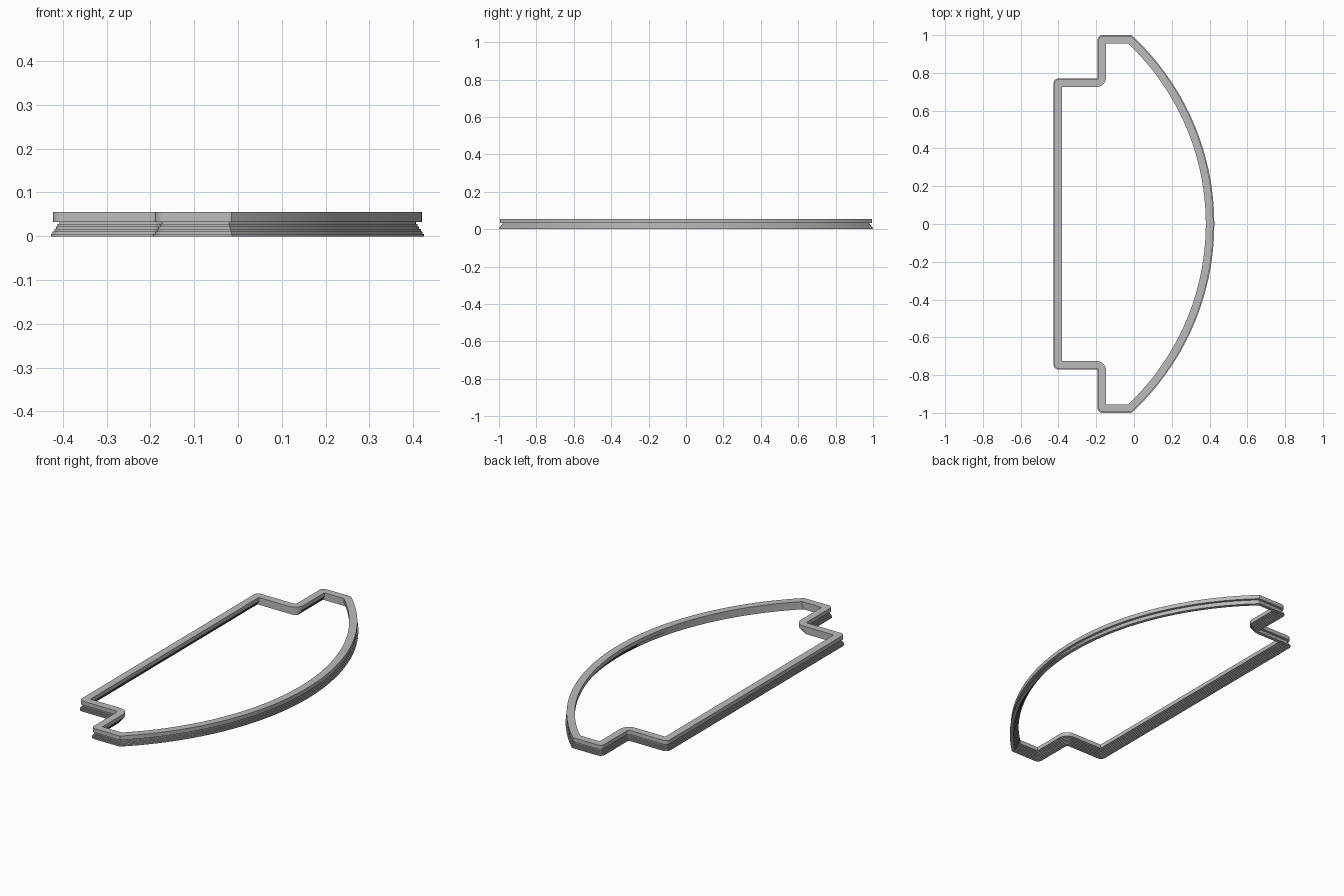
import bpy, bmesh, math

if "Cube" in bpy.data.objects:
    bpy.data.objects.remove(bpy.data.objects["Cube"], do_unlink=True)

# One plain grey for the whole seal
grey = bpy.data.materials.new("mid grey")
grey.use_nodes = True
COLOUR = (0.5, 0.5, 0.5, 1)
grey.diffuse_color = COLOUR
grey.node_tree.nodes["Principled BSDF"].inputs["Base Color"].default_value = COLOUR

LEFT, SHOULDER, STUB, END = -0.422, 0.765, -0.188, 0.995
RADIUS, CENTRE = 1.355, -0.935
CORNER_STEPS, ARC_STEPS = 6, 48


def fillet(cx, cy, r, start, end):
    """Points of a rounded corner, angles in degrees."""
    points = []
    for i in range(CORNER_STEPS + 1):
        a = math.radians(start + (end - start) * i / CORNER_STEPS)
        points.append((cx + r * math.cos(a), cy + r * math.sin(a)))
    return points


def outline(d):
    """Closed plan outline, moved inwards by d."""
    outer_r = max(0.022 - d, 0.001)
    inner_r = 0.012 + d
    left, stub = LEFT + d, STUB + d
    shoulder, end = SHOULDER - d, END - d
    half = fillet(left + outer_r, shoulder - outer_r, outer_r, 180, 90)
    half += fillet(stub - inner_r, shoulder + inner_r, inner_r, 270, 360)
    half += fillet(stub + outer_r, end - outer_r, outer_r, 180, 90)
    # bowed side, from the end corner to the middle
    r = RADIUS - d
    start = math.asin(end / r)
    for i in range(ARC_STEPS + 1):
        a = start * (1 - i / ARC_STEPS)
        half.append((CENTRE + r * math.cos(a), r * math.sin(a)))
    return half + [(x, -y) for x, y in reversed(half[:-1])]


# Cross-section (inset, height): square bar on a stepped, outward-leaning lip
TOP, NECK, LAYERS = 0.055, 0.033, 6
lip_outer, lip_inner = [], []
for i in range(LAYERS):
    t = i / (LAYERS - 1)
    upper, lower = NECK * (1 - i / LAYERS), NECK * (1 - (i + 1) / LAYERS)
    outer = 0.014 - 0.019 * t
    inner = 0.035 - 0.022 * t
    lip_outer += [(outer, upper), (outer, lower)]
    lip_inner += [(inner, upper), (inner, lower)]
section = [(0, TOP), (0, NECK)] + lip_outer + lip_inner[::-1] + [(0.04, NECK), (0.04, TOP)]

# Sweep the section around the outline
bm = bmesh.new()
rings = [[bm.verts.new((x, y, z)) for x, y in outline(d)] for d, z in section]
for k, ring in enumerate(rings):
    following = rings[(k + 1) % len(rings)]
    for i in range(len(ring)):
        j = (i + 1) % len(ring)
        bm.faces.new((ring[i], ring[j], following[j], following[i]))
bmesh.ops.recalc_face_normals(bm, faces=bm.faces)
mesh = bpy.data.meshes.new("seal_frame")
bm.to_mesh(mesh)
bm.free()
mesh.materials.append(grey)
seal = bpy.data.objects.new("seal_frame", mesh)
bpy.context.collection.objects.link(seal)
bpy.context.view_layer.objects.active = seal
seal.select_set(True)
bpy.ops.object.shade_smooth_by_angle()
